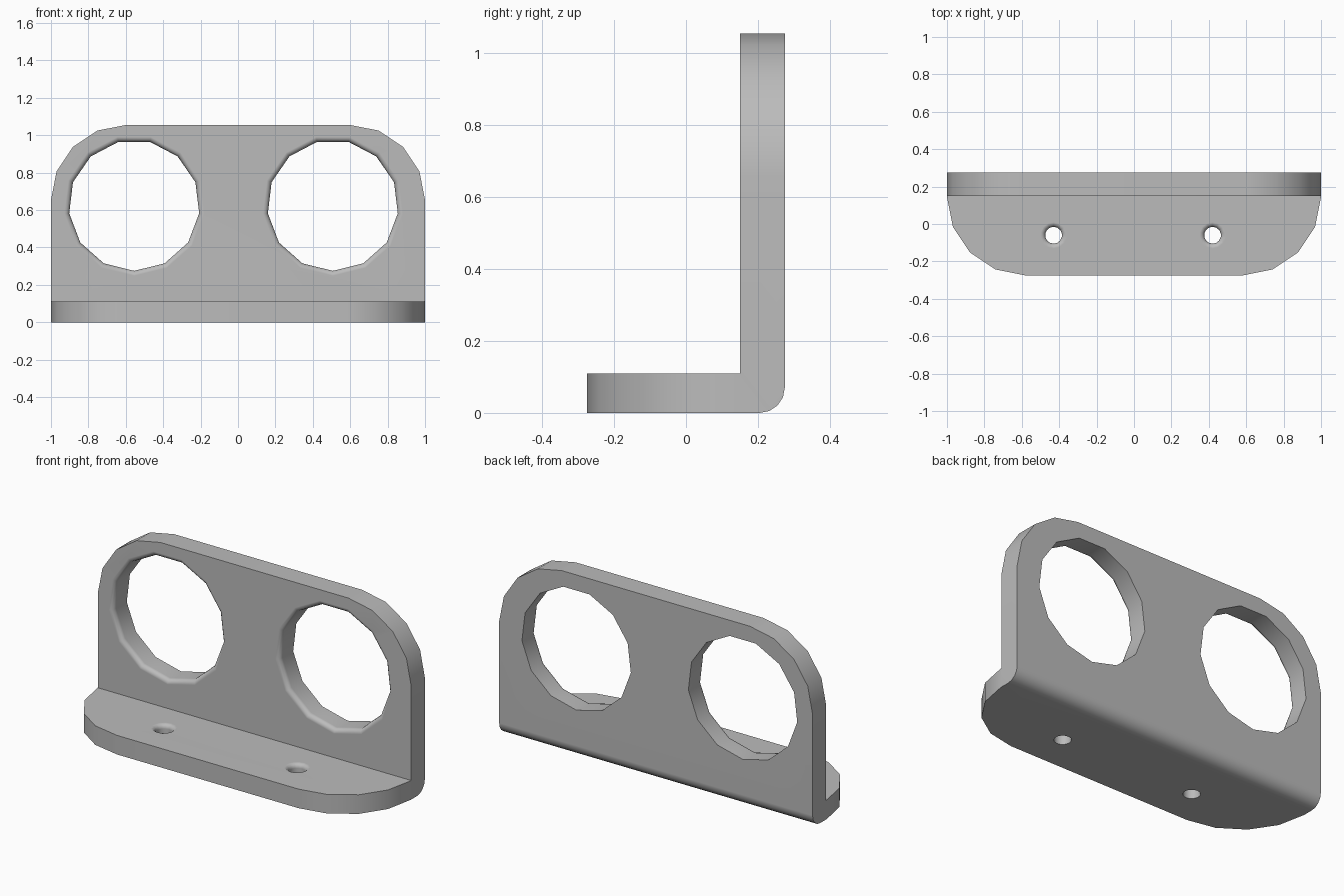
import bpy, bmesh
from math import sin, cos, pi, radians
from mathutils import Vector

if "Cube" in bpy.data.objects:
    bpy.data.objects.remove(bpy.data.objects["Cube"], do_unlink=True)

FRONT, WALL, BACK = -0.275, 0.15, 0.275
BASE_TOP, TOP = 0.11, 1.055

grey = bpy.data.materials.new("plain grey")
grey.use_nodes = True
grey.diffuse_color = (0.5, 0.5, 0.5, 1)
grey.node_tree.nodes["Principled BSDF"].inputs["Base Color"].default_value = (0.5, 0.5, 0.5, 1)


def make_object(name, bm):
    bmesh.ops.recalc_face_normals(bm, faces=bm.faces)
    mesh = bpy.data.meshes.new(name)
    bm.to_mesh(mesh)
    bm.free()
    mesh.materials.append(grey)
    obj = bpy.data.objects.new(name, mesh)
    bpy.context.collection.objects.link(obj)
    return obj


def round_edges(bm, test, radius, segments):
    edges = [e for e in bm.edges if all(test(v.co) for v in e.verts)]
    bmesh.ops.bevel(bm, geom=edges, offset=radius, segments=segments,
                    profile=0.5, affect='EDGES')


def near(a, b):
    return abs(a - b) < 1e-4


# L-shaped section swept across the width
bm = bmesh.new()
section = [(FRONT, 0), (BACK, 0), (BACK, TOP), (WALL, TOP),
           (WALL, BASE_TOP), (FRONT, BASE_TOP)]
face = bm.faces.new([bm.verts.new((-1, y, z)) for y, z in section])
swept = bmesh.ops.extrude_face_region(bm, geom=[face])["geom"]
bmesh.ops.translate(bm, vec=(2, 0, 0),
                    verts=[g for g in swept if isinstance(g, bmesh.types.BMVert)])

# Rounded plate corners and the rounded bend at the back
for side in (-1, 1):
    round_edges(bm, lambda c: near(c.x, side) and near(c.z, TOP), 0.4, 4)
    round_edges(bm, lambda c: near(c.x, side) and near(c.y, FRONT), 0.42, 4)
round_edges(bm, lambda c: near(c.y, BACK) and near(c.z, 0), 0.07, 4)
bracket = make_object("bracket", bm)


def hole_cutter(name, centre, axis, radius, fillet, depth, sides):
    """Round cutter with a flared mouth; axis points out of the mouth."""
    axis = Vector(axis)
    across = Vector((1, 0, 0))
    up = axis.cross(across)
    if up.z < 0 or up.y < 0:
        up = -up
    rings = [(-depth - 0.1, radius)]
    for i in range(4):
        a = i * pi / 6
        rings.append((-fillet * (1 - sin(a)), radius + fillet * (1 - cos(a))))
    rings.append((0.03, radius + fillet))
    bm = bmesh.new()
    loops = []
    for along, r in rings:
        angles = [-pi / 2 + 2 * pi * i / sides for i in range(sides)]
        loops.append([bm.verts.new(Vector(centre) + axis * along
                                   + across * r * cos(a) + up * r * sin(a))
                      for a in angles])
    for low, high in zip(loops, loops[1:]):
        for i in range(sides):
            j = (i + 1) % sides
            bm.faces.new((low[i], low[j], high[j], high[i]))
    bm.faces.new(loops[0])
    bm.faces.new(loops[-1])
    cutter = make_object(name, bm)
    cutter.hide_render = True
    return cutter


# Two large wall openings and two screw holes in the base
cutters = []
for side, x, screw_x in (("right", -0.555, -0.43), ("left", 0.507, 0.42)):
    cutters.append(hole_cutter(side + "_opening_cutter", (x, WALL, 0.625),
                               (0, -1, 0), 0.35, 0.027, BACK - WALL, 13))
    cutters.append(hole_cutter(side + "_screw_cutter", (screw_x, -0.06, BASE_TOP),
                               (0, 0, 1), 0.045, 0.025, BASE_TOP, 14))

bpy.ops.object.select_all(action='DESELECT')
bpy.context.view_layer.objects.active = bracket
bracket.select_set(True)
for cutter in cutters:
    mod = bracket.modifiers.new(cutter.name, 'BOOLEAN')
    mod.operation = 'DIFFERENCE'
    mod.solver = 'EXACT'
    mod.object = cutter
    bpy.ops.object.modifier_apply(modifier=mod.name)
    bpy.data.objects.remove(cutter, do_unlink=True)

# Smooth rounds, with the flat plates kept flat
bpy.ops.object.shade_smooth_by_angle(angle=radians(35))
weighted = bracket.modifiers.new("flat_plates", 'WEIGHTED_NORMAL')
weighted.keep_sharp = True
